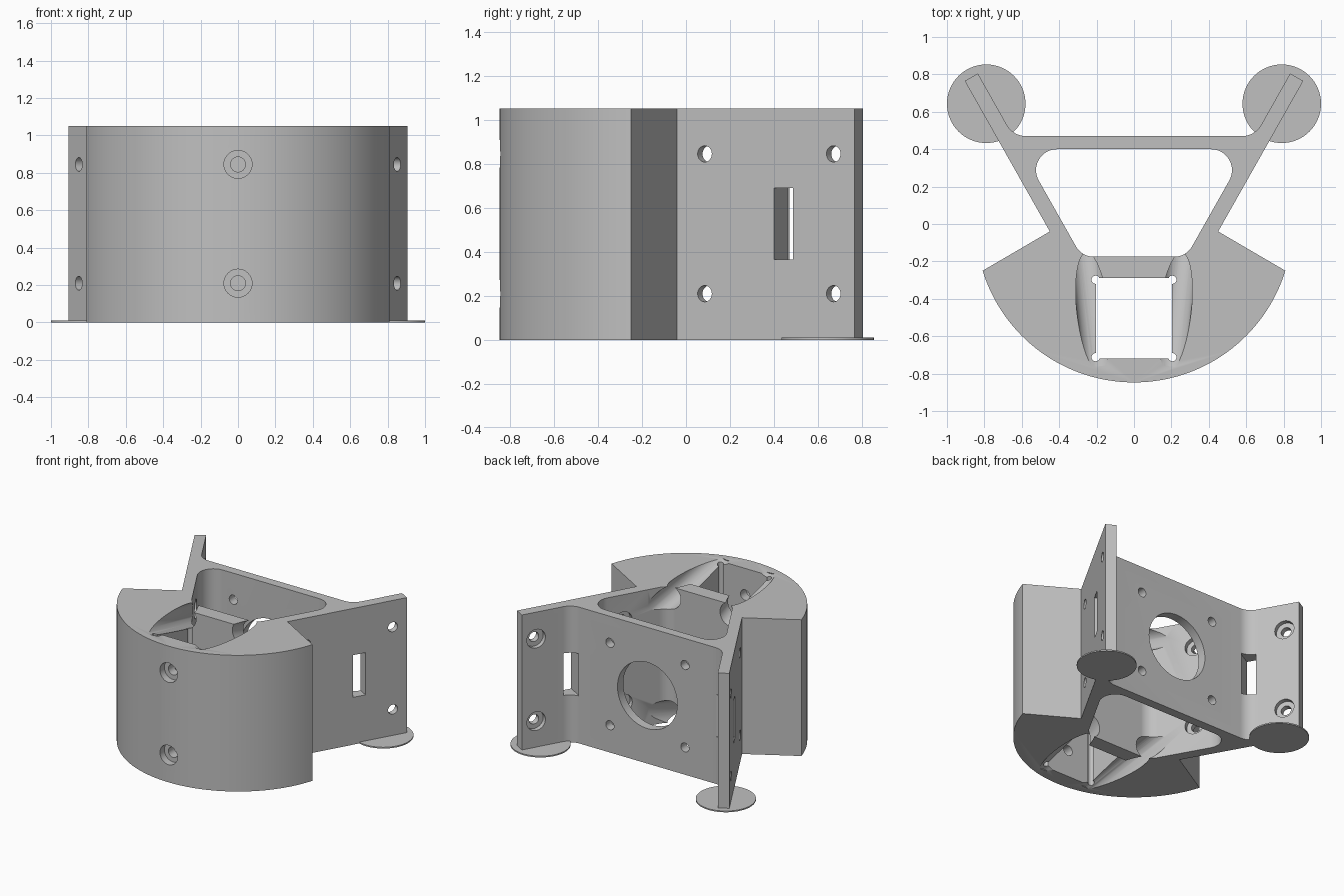
import bpy, bmesh, math
from mathutils import Vector, Matrix

if "Cube" in bpy.data.objects:
    bpy.data.objects.remove(bpy.data.objects["Cube"])

HEIGHT = 1.05
MID = HEIGHT / 2
SCREW_Z = (0.21, 0.845)

grey = bpy.data.materials.new("plain grey")
grey.use_nodes = True
GREY = (0.53, 0.53, 0.53, 1)
grey.diffuse_color = GREY
grey.node_tree.nodes["Principled BSDF"].inputs["Base Color"].default_value = GREY


def finish(bm, name):
    bmesh.ops.recalc_face_normals(bm, faces=bm.faces)
    mesh = bpy.data.meshes.new(name)
    bm.to_mesh(mesh)
    bm.free()
    mesh.materials.append(grey)
    obj = bpy.data.objects.new(name, mesh)
    bpy.context.scene.collection.objects.link(obj)
    return obj


def prism(name, outline, z0, z1):
    bm = bmesh.new()
    face = bm.faces.new([bm.verts.new((x, y, z0)) for x, y in outline])
    top = bmesh.ops.extrude_face_region(bm, geom=[face])["geom"]
    bmesh.ops.translate(bm, vec=(0, 0, z1 - z0),
                        verts=[v for v in top if isinstance(v, bmesh.types.BMVert)])
    return finish(bm, name)


def rod(name, start, end, radius, sides=32):
    start, end = Vector(start), Vector(end)
    axis = end - start
    turn = axis.to_track_quat('Z', 'Y').to_matrix().to_4x4()
    bm = bmesh.new()
    bmesh.ops.create_cone(bm, cap_ends=True, segments=sides, radius1=radius,
                          radius2=radius, depth=axis.length,
                          matrix=Matrix.Translation((start + end) / 2) @ turn)
    return finish(bm, name)


def fillet(before, corner, after, radius, steps=10):
    """Points of a rounded corner."""
    p = Vector(corner)
    a = (Vector(before) - p).normalized()
    b = (Vector(after) - p).normalized()
    half = a.angle(b) / 2
    centre = p + (a + b).normalized() * radius / math.sin(half)
    s = p + a * radius / math.tan(half) - centre
    e = p + b * radius / math.tan(half) - centre
    sweep = math.pi - 2 * half
    return [tuple(centre + (s * math.sin((1 - t) * sweep) + e * math.sin(t * sweep))
                  / math.sin(sweep)) for t in [i / steps for i in range(steps + 1)]]


def mirrored(points):
    return points + [(-x, y) for x, y in reversed(points)]


def cut(target, cutter):
    mod = target.modifiers.new("cut", 'BOOLEAN')
    mod.operation = 'DIFFERENCE'
    mod.solver = 'EXACT'
    mod.object = cutter
    graph = bpy.context.evaluated_depsgraph_get()
    result = bpy.data.meshes.new_from_object(target.evaluated_get(graph))
    target.modifiers.clear()
    target.data = result
    bpy.data.objects.remove(cutter)


# Body outline: curved front, notches, splayed arms and back plate
R = 0.847
a0 = math.atan2(-0.25, 0.81)
arc = [(R * math.cos(t), R * math.sin(t))
       for t in [-math.pi / 2 + (a0 + math.pi / 2) * i / 32 for i in range(1, 33)]]
arm_tip = (0.835, 0.805)
plate_corner = (0.646, 0.47)
half = [(0.0, -R)] + arc + [(0.45, -0.04), (0.905, 0.765), arm_tip]
half += fillet(arm_tip, plate_corner, (0, 0.47), 0.115)
body = prism("bracket_body", half + [(-x, y) for x, y in reversed(half[1:])], 0, HEIGHT)

# Central cavity with rounded corners
low, high = (0.279, -0.175), (0.604, 0.40)
cavity = fillet((0, -0.175), low, high, 0.11) + fillet(low, high, (0, 0.40), 0.112)
cut(body, prism("cavity_cutter", mirrored(cavity), -0.1, HEIGHT + 0.1))

# Square well with relieved corners
cut(body, prism("well_cutter", mirrored([(0.203, -0.72), (0.203, -0.29)]), -0.1, HEIGHT + 0.1))
for x in (-0.205, 0.205):
    for y in (-0.298, -0.712):
        cut(body, rod("relief_cutter", (x, y, -0.1), (x, y, HEIGHT + 0.1), 0.022, 20))

# Sloping wire channels beside the well, at top and bottom
for side in (-1, 1):
    for flip in (-1, 1):
        cut(body, rod("channel_cutter", (side * 0.19, -0.74, MID + flip * 0.60),
                      (side * 0.27, -0.02, MID + flip * 0.40), 0.085, 40))

# Counterbored front screw holes
for z in SCREW_Z:
    cut(body, rod("front_hole_cutter", (0, -0.95, z), (0, -0.6, z), 0.04))
    cut(body, rod("front_bore_cutter", (0, -0.95, z), (0, -0.79, z), 0.075))

# Arm screw holes, counterbored on the inner face, and a slot in each arm
along = Vector((0.455, 0.805, 0)).normalized()
for side in (-1, 1):
    def arm_point(y, depth, z, shift=0.0):
        p = Vector((0.45 + (y + 0.04) * 0.565, y, z))
        p += Vector((-along.y, along.x, 0)) * depth + along * shift
        return Vector((p.x * side, p.y, p.z))

    for y in (0.085, 0.67):
        for z in SCREW_Z:
            cut(body, rod("arm_hole_cutter", arm_point(y, -0.05, z),
                          arm_point(y, 0.15, z), 0.037))
            cut(body, rod("arm_bore_cutter", arm_point(y, 0.045, z),
                          arm_point(y, 0.14, z), 0.072))
    corners = [arm_point(0.443, d, 0, s)
               for d, s in ((-0.05, -0.049), (-0.05, 0.049), (0.13, 0.049), (0.13, -0.049))]
    cut(body, prism("slot_cutter", [(c.x, c.y) for c in corners], 0.365, 0.69))

# Back plate: large round opening and four mounting holes
cut(body, rod("opening_cutter", (0, 0.3, MID), (0, 0.6, MID), 0.255, 64))
for x in (-0.32, 0.32):
    for z in SCREW_Z:
        cut(body, rod("plate_hole_cutter", (x, 0.35, z), (x, 0.55, z), 0.035))

# Thin round feet under the arm tips
feet = [rod(name, (x, 0.643, 0), (x, 0.643, 0.01), 0.21, 64)
        for name, x in (("left_foot_disc", 0.79), ("right_foot_disc", -0.79))]

for obj in [body] + feet:
    bpy.ops.object.select_all(action='DESELECT')
    obj.select_set(True)
    bpy.context.view_layer.objects.active = obj
    bpy.ops.object.shade_smooth_by_angle(angle=math.radians(30))
